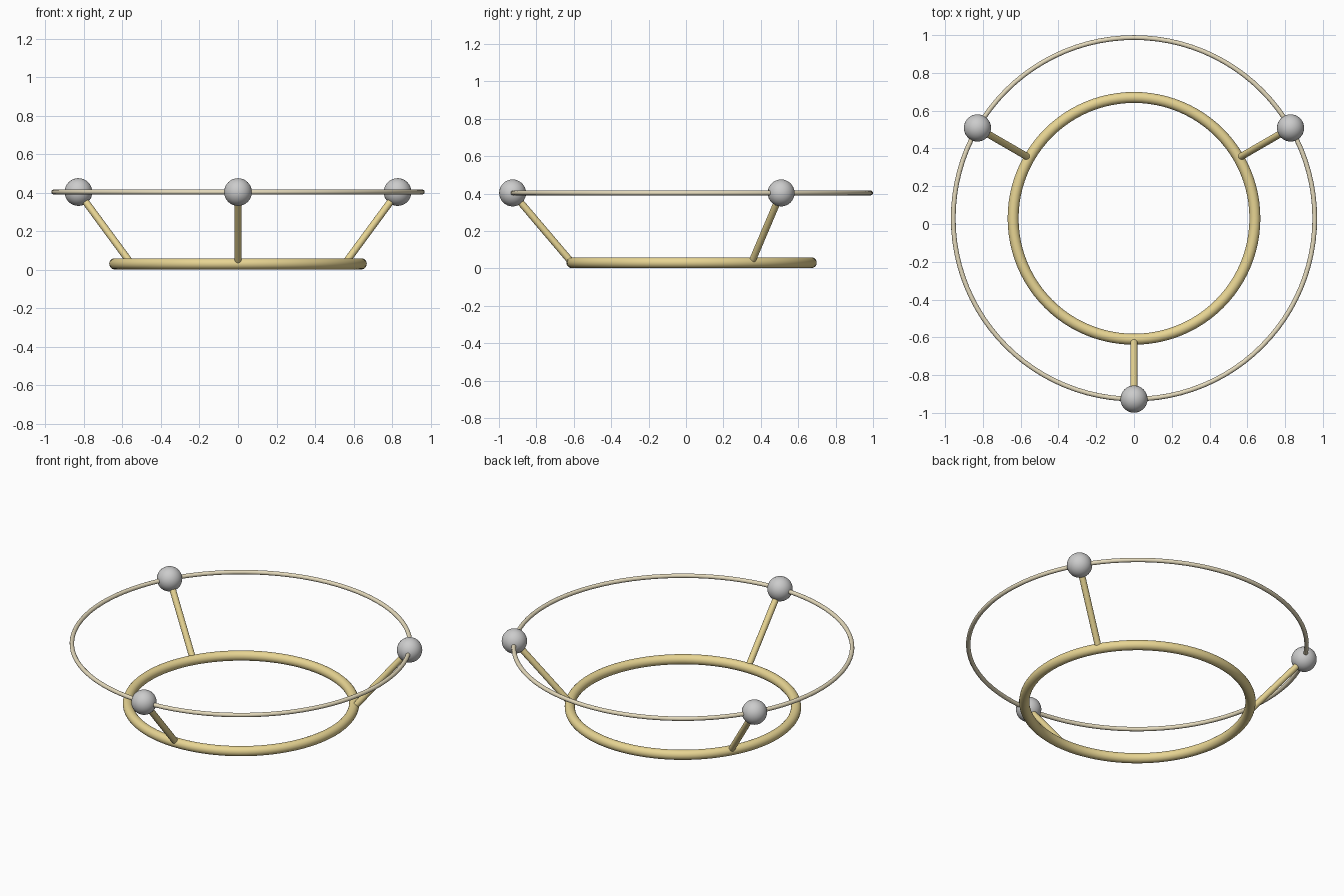
import bpy
from math import cos, sin, radians
from mathutils import Vector

if "Cube" in bpy.data.objects:
    bpy.data.objects.remove(bpy.data.objects["Cube"])

CY = 0.03                       # ring centre offset along y
TOP_R, TOP_Z = 0.957, 0.403     # upper ring
BASE_R, BASE_T = 0.64, 0.029    # base ring


def material(name, color):
    m = bpy.data.materials.new(name)
    m.diffuse_color = (*color, 1)
    m.use_nodes = True
    m.node_tree.nodes["Principled BSDF"].inputs["Base Color"].default_value = m.diffuse_color
    return m


gold = material("gold", (0.80, 0.66, 0.29))
pale_gold = material("pale_gold", (0.78, 0.70, 0.50))


def finish(name, mat=None):
    ob = bpy.context.object
    ob.name = name
    if mat:
        ob.data.materials.append(mat)
    bpy.ops.object.shade_smooth_by_angle(angle=radians(40))
    return ob


def ring(name, radius, thickness, z, mat):
    bpy.ops.mesh.primitive_torus_add(
        major_radius=radius, minor_radius=thickness, major_segments=96,
        minor_segments=20, location=(0, CY, z))
    return finish(name, mat)


def rod(name, a, b, radius, mat):
    d = b - a
    bpy.ops.mesh.primitive_cylinder_add(
        vertices=24, radius=radius, depth=d.length, location=(a + b) / 2,
        rotation=d.to_track_quat('Z', 'Y').to_euler())
    return finish(name, mat)


# Two horizontal rings
ring("base_ring", BASE_R, BASE_T, BASE_T + 0.001, gold)
ring("upper_ring", TOP_R, 0.0125, TOP_Z, pale_gold)

# Three slanted struts, each ending in a ball on the upper ring
for label, deg in (("front", -90), ("right", 30), ("left", 150)):
    c, s = cos(radians(deg)), sin(radians(deg))
    foot = Vector((BASE_R * c, CY + BASE_R * s, BASE_T + 0.001))
    head = Vector((TOP_R * c, CY + TOP_R * s, TOP_Z))
    rod(label + "_strut", foot, head, 0.0185, gold)
    bpy.ops.mesh.primitive_uv_sphere_add(
        segments=32, ring_count=16, radius=0.072, location=head)
    finish(label + "_ball")
